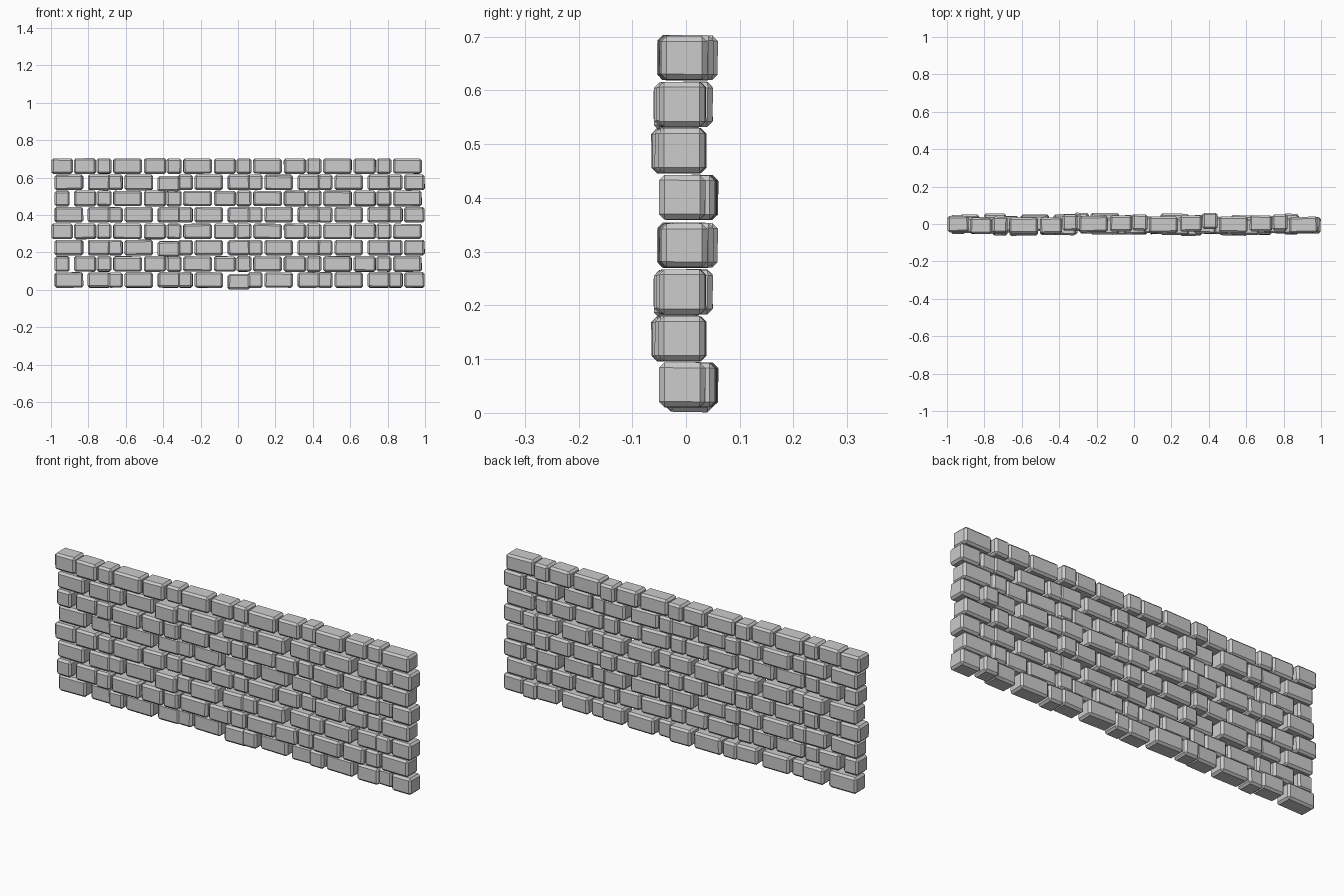
import bpy, bmesh, random
from mathutils import Matrix, Vector, Euler

if "Cube" in bpy.data.objects:
    bpy.data.objects.remove(bpy.data.objects["Cube"])

PERIOD, DEPTH, HEIGHT = 0.374, 0.086, 0.084
COURSE_Z = [0.052, 0.138, 0.225, 0.312, 0.401, 0.488, 0.574, 0.661]
COURSE_Y = [0.005, -0.008, -0.004, 0.0]
# front-to-back offsets of the stones in the top course, left to right
CAP_Y = [0, -.010, -.005, -.008, -.008, .008, 0, .003, .008,
         -.003, .003, .016, -.003, .003, .008, -.005]


def layout_a():
    """Long, medium, short stones repeated, closed by a medium one."""
    out = []
    for k in range(5):
        x = k * PERIOD
        out += [(x - .98, .152), (x - .803, .119), (x - .695, .079)]
    return out + [(.888, .110)]


def layout_b(first):
    """Opening stone, then medium, short, long stones repeated."""
    out = [first]
    for k in range(5):
        x = k * PERIOD
        out += [(x - .877, .118), (x - .756, .080), (x - .667, .153)]
    return out


def add_stone(bm, x, w, y, z, rng):
    size = Matrix.Diagonal((w, DEPTH, HEIGHT - rng.uniform(0, .003), 1))
    tilt = Euler((rng.uniform(-.02, .02), rng.uniform(-.008, .008),
                  rng.uniform(-.03, .03))).to_matrix().to_4x4()
    place = Matrix.Translation(Vector((x + w / 2, y, z)))
    bmesh.ops.create_cube(bm, size=1, matrix=place @ tilt @ size)


# stone courses; the four-course pattern is used twice
for row, z in enumerate(COURSE_Z):
    kind = row % 4
    rng = random.Random(10 + kind)
    if kind in (0, 2):
        stones = layout_a()
    else:
        stones = layout_b((-.98, .080) if kind == 1 else (-.997, .113))
    bm = bmesh.new()
    for i, (x, w) in enumerate(stones):
        y = CAP_Y[i] if kind == 3 else COURSE_Y[kind] + rng.uniform(-.012, .012)
        dz = 0
        if i == len(stones) - 1 and kind != 3:
            y = -.007
        if kind == 2 and i == 4:      # sunken stone
            dz, y = -.007, -.016
        if row == 0 and i == 7:       # footing stone touching the ground
            dz = -.009
        add_stone(bm, x, w, y, z + dz, rng)
    mesh = bpy.data.meshes.new(f"stone_course_{row + 1}")
    bm.to_mesh(mesh)
    bm.free()
    course = bpy.data.objects.new(f"stone_course_{row + 1}", mesh)
    bpy.context.collection.objects.link(course)
    # chamfered stone edges
    bevel = course.modifiers.new("chamfer", 'BEVEL')
    bevel.width = .010
    bevel.segments = 1
    bevel.limit_method = 'ANGLE'
